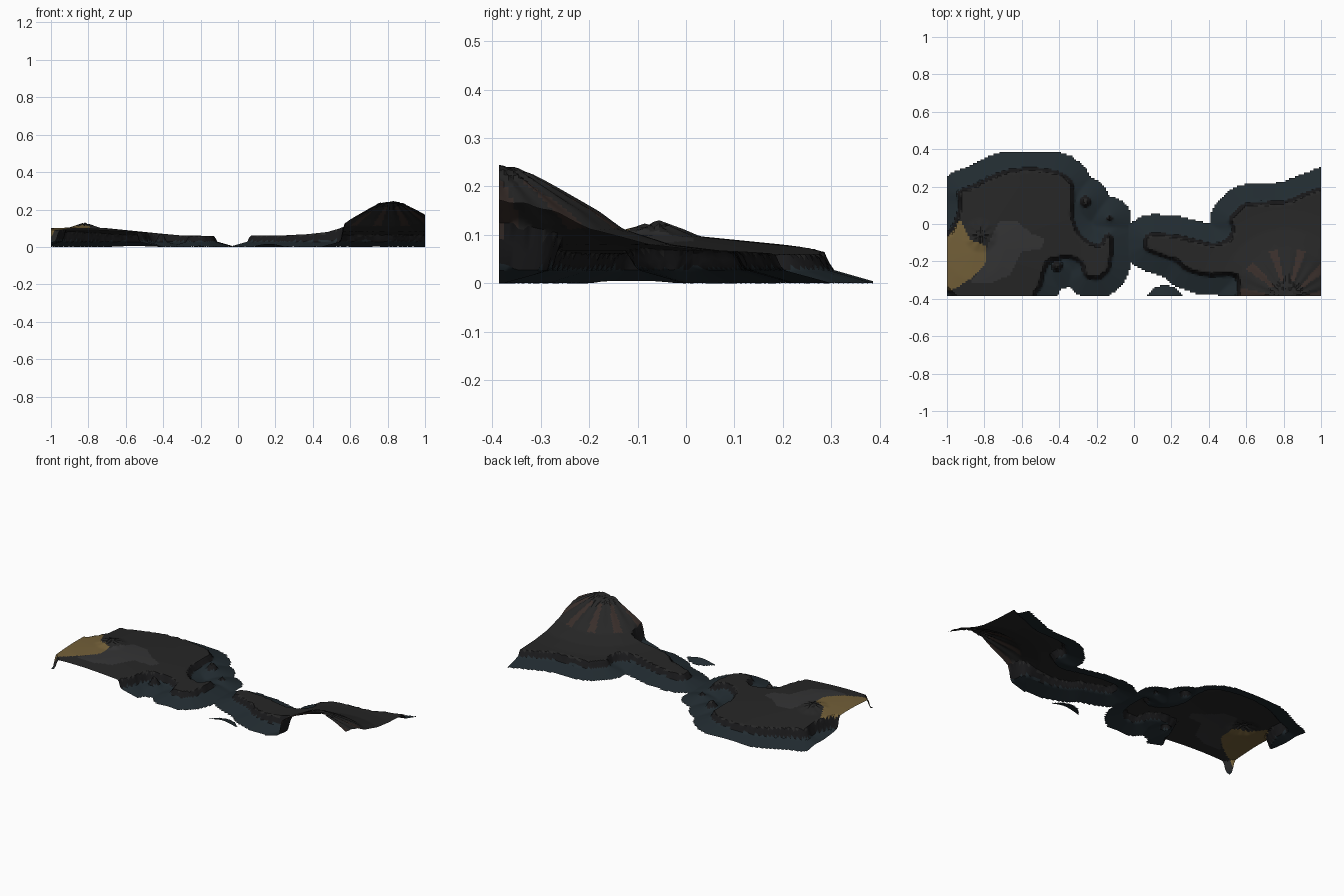
import bpy, bmesh, math

if "Cube" in bpy.data.objects:
    bpy.data.objects.remove(bpy.data.objects["Cube"])

STEP, HALF_Y, SHELF, CLIFF = 0.01, 0.386, 0.098, 0.018

# Coastlines (cliff foot), running past the map border where land is cut off
LEFT = [(-1.1, -.06), (-1, -.05), (-.965, 0), (-.935, .1), (-.95, .18), (-.85, .215),
        (-.717, .283), (-.556, .308), (-.396, .285), (-.325, .235), (-.315, .144),
        (-.326, .053), (-.3, -.037), (-.246, -.09), (-.18, -.112), (-.155, -.05),
        (-.115, -.05), (-.11, -.144), (-.125, -.25), (-.19, -.305), (-.27, -.285),
        (-.283, -.214), (-.353, -.18), (-.45, -.2), (-.48, -.267), (-.49, -.33),
        (-.53, -.385), (-.56, -.5), (-.95, -.5), (-.97, -.39), (-1, -.36), (-1.1, -.34)]
RIGHT = [(.05, -.07), (.085, -.045), (.22, -.053), (.33, -.08), (.43, -.107), (.5, -.08),
         (.525, -.03), (.5, .03), (.55, .08), (.59, .117), (.81, .123), (.89, .16),
         (1, .2), (1.1, .23), (1.1, -.5), (.55, -.5), (.545, -.386), (.555, -.32),
         (.54, -.275), (.38, -.283), (.27, -.25), (.22, -.2), (.14, -.176), (.05, -.14)]
ISLETS = [(-.26, .12, .032), (-.13, .03, .016), (-.41, -.225, .028), (.165, -.43, .005)]
# Colour patches
SAND = [(-1.1, -.06), (-.96, .01), (-.925, .015), (-.88, -.08), (-.79, -.12), (-.795, -.21),
        (-.87, -.29), (-.96, -.35), (-1.1, -.37)]
GRAVEL = [(-.72, .015), (-.63, .015), (-.55, -.05), (-.475, -.08), (-.5, -.135), (-.6, -.145),
          (-.66, -.27), (-.77, -.32), (-.88, -.32), (-.8, -.21), (-.78, -.1)]


def chaikin(pts):
    out = []
    for (ax, ay), (bx, by) in zip(pts, pts[1:] + pts[:1]):
        out += [(.8 * ax + .2 * bx, .8 * ay + .2 * by), (.2 * ax + .8 * bx, .2 * ay + .8 * by)]
    return out


def signed_distance(pts, x, y):
    """Negative inside the closed outline."""
    best, inside = 9.0, False
    ax, ay = pts[-1]
    for bx, by in pts:
        dx, dy = bx - ax, by - ay
        t = max(0, min(1, ((x - ax) * dx + (y - ay) * dy) / (dx * dx + dy * dy)))
        best = min(best, (x - ax - t * dx) ** 2 + (y - ay - t * dy) ** 2)
        if (ay > y) != (by > y) and x < ax + (y - ay) * dx / dy:
            inside = not inside
        ax, ay = bx, by
    return -math.sqrt(best) if inside else math.sqrt(best)


def lerp_profile(profile, r):
    for (r0, z0), (r1, z1) in zip(profile, profile[1:]):
        if r <= r1:
            return z0 + (z1 - z0) * (r - r0) / (r1 - r0)
    return profile[-1][1]


COASTS = [chaikin(LEFT), chaikin(RIGHT)]
MOUNTAIN = [(0, .247), (.07, .23), (.12, .203), (.18, .17), (.22, .148), (.27, .112),
            (.37, .08), (.47, .068), (.6, .062), (2, .06)]
DOME = [(0, .105), (.15, .1), (.25, .09), (.45, .07), (.56, .06), (2, .055)]


def coast(x, y):
    d = min(signed_distance(c, x, y) for c in COASTS)
    return min([d] + [math.hypot(x - a, y - b) - r for a, b, r in ISLETS])


def land_top(x, y):
    if x > 0:
        # Gullied mountain
        r, a = math.hypot(x - .82, y + .4), math.atan2(y + .4, x - .82)
        gully = .006 * math.sin(22 * a) * min(1, r / .05) * max(0, 1 - r / .3)
        return lerp_profile(MOUNTAIN, r) + gully
    # Broad dome with a small rocky knoll
    z = lerp_profile(DOME, math.hypot(x + .85, y + .15))
    k, a = math.hypot(x + .82, y + .06), math.atan2(y + .06, x + .82)
    return z + max(0, 1 - k / .09) * (.024 + .006 * math.sin(9 * a))


def height(x, y, d):
    if d >= 0:
        return max(0, .028 * (1 - d / SHELF))
    rib = 1 + .25 * math.sin(95 * x) * math.sin(95 * y)
    return .028 + (land_top(x, y) - .028) * min(1, -d / (CLIFF * rib))


def material_index(x, y, d):
    if d > 0:
        return 0
    if d > -CLIFF and not (x < -.9 and y < -.1):
        return 1
    if x > 0:
        r, a = math.hypot(x - .82, y + .4), math.atan2(y + .4, x - .82)
        return 5 if .1 < r < .27 and math.sin(11 * a) > .55 else 2
    if signed_distance(SAND, x, y) < 0:
        return 3
    return 4 if signed_distance(GRAVEL, x, y) < 0 else 2


def make_material(name, rgb):
    m = bpy.data.materials.new(name)
    m.diffuse_color = (*rgb, 1)
    m.use_nodes = True
    m.node_tree.nodes["Principled BSDF"].inputs["Base Color"].default_value = m.diffuse_color
    return m


MATS = [make_material("shelf_blue", (.016, .025, .031)), make_material("cliff_black", (.010, .010, .011)),
        make_material("dark_ground", (.020, .020, .020)), make_material("sand", (.17, .115, .04)),
        make_material("gravel", (.034, .034, .035)), make_material("brown_scree", (.040, .027, .023))]


def build_island(name, i0, i1):
    """Height sheet over columns i0..i1, trimmed in steps where the shelf meets z = 0."""
    rows = round(2 * HALF_Y / STEP)
    sy = 2 * HALF_Y / rows
    bm = bmesh.new()
    grid = {}
    for i in range(i0, i1 + 1):
        for j in range(rows + 1):
            x, y = -1 + i * STEP, -HALF_Y + j * sy
            d = coast(x, y)
            grid[i, j] = (bm.verts.new((x, y, height(x, y, d))), d)
    for i in range(i0, i1):
        for j in range(rows):
            quad = [grid[i, j], grid[i + 1, j], grid[i + 1, j + 1], grid[i, j + 1]]
            d = sum(q[1] for q in quad) / 4
            if d < SHELF:
                f = bm.faces.new([q[0] for q in quad])
                c = f.calc_center_median()
                f.material_index = material_index(c.x, c.y, d)
    bmesh.ops.delete(bm, geom=[v for v in bm.verts if not v.link_faces], context='VERTS')
    me = bpy.data.meshes.new(name)
    bm.to_mesh(me)
    bm.free()
    for m in MATS:
        me.materials.append(m)
    ob = bpy.data.objects.new(name, me)
    bpy.context.collection.objects.link(ob)
    bpy.ops.object.select_all(action='DESELECT')
    ob.select_set(True)
    bpy.context.view_layer.objects.active = ob
    bpy.ops.object.shade_smooth_by_angle(angle=math.radians(30))


# Two land masses meeting at the shallow neck
build_island("west_land", 0, 97)
build_island("east_land", 97, 200)
